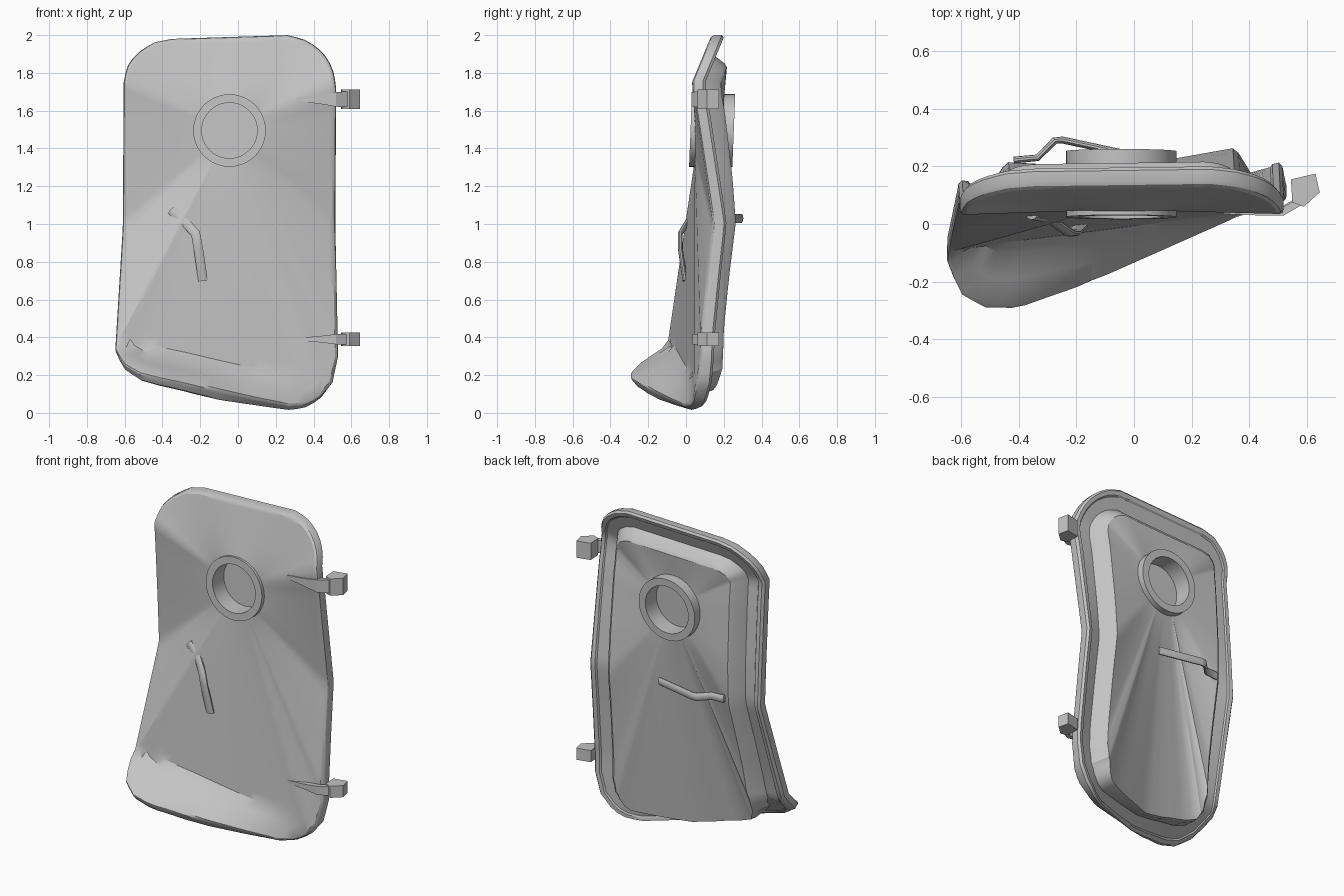
import bpy, bmesh, math
from mathutils import Vector

if "Cube" in bpy.data.objects:
    bpy.data.objects.remove(bpy.data.objects["Cube"], do_unlink=True)

steel = bpy.data.materials.new("grey_steel")
steel.use_nodes = True
GREY = (0.55, 0.55, 0.55, 1)
steel.diffuse_color = GREY
steel.node_tree.nodes["Principled BSDF"].inputs["Base Color"].default_value = GREY


def finish(name, bm, angle=28):
    """Turn a bmesh into a shaded object."""
    bmesh.ops.recalc_face_normals(bm, faces=bm.faces)
    me = bpy.data.meshes.new(name)
    bm.to_mesh(me)
    bm.free()
    ob = bpy.data.objects.new(name, me)
    bpy.context.collection.objects.link(ob)
    me.materials.append(steel)
    bpy.ops.object.select_all(action='DESELECT')
    ob.select_set(True)
    bpy.context.view_layer.objects.active = ob
    bpy.ops.object.shade_smooth_by_angle(angle=math.radians(angle))


def loft(bm, rings, closed=False):
    """Skin rings of equal point count; an open loft is capped."""
    vs = [[bm.verts.new(p) for p in r] for r in rings]
    n = len(vs[0])
    pairs = list(zip(vs, vs[1:])) + ([(vs[-1], vs[0])] if closed else [])
    for a, b in pairs:
        for i in range(n):
            j = (i + 1) % n
            bm.faces.new((a[i], a[j], b[j], b[i]))
    if not closed:
        bm.faces.new(vs[0])
        bm.faces.new(vs[-1])


def lerp(v, pts):
    """Piecewise linear curve through ascending (v, value) pairs."""
    if v <= pts[0][0]:
        return pts[0][1]
    for (a, fa), (b, fb) in zip(pts, pts[1:]):
        if v <= b:
            return fa + (fb - fa) * (v - a) / (b - a)
    return pts[-1][1]


def clamp(v):
    return max(0.0, min(1.0, v))


# Buckling of the plate: bent sides, twisted lower half, lip pushed forward
BASE = [(0.37, -0.015), (0.75, 0.01), (1, 0.03), (1.25, 0.047), (1.6, 0.045), (1.75, 0.032), (2, 0.135)]
TWIST = [(0.37, 0.13), (1.25, 0)]
RIGHT = [(0, 0.015), (0.4, 0.03), (1, 0.1), (1.67, 0)]
LEFT = [(0.38, 0), (1, 0.08), (1.25, 0.024), (1.6, 0)]
RIGHT_FOLD = [(0.45, 0.46), (1.25, 0.1)]
LEFT_FOLD = [(0.4, -0.54), (1.25, -0.1)]


def bend(x, z):
    return clamp((0.25 - 0.17 * x - z) / 0.14)


def lip_push(x, z):
    return bend(x, z) * lerp(x, [(-0.4, 0.245), (0.38, 0)])


def buckle(x, z, depth, tip=0.0):
    """Point of the bent plate; tip turns its thickness downward at the lip."""
    y = lerp(z, BASE) + lerp(z, TWIST) * x
    r, l = lerp(z, RIGHT_FOLD) - 1.7 * depth, lerp(z, LEFT_FOLD)
    y += lerp(z, RIGHT) * clamp((x - r) / (0.52 - r))
    y += lerp(z, LEFT) * clamp((l - x) / (l + 0.62))
    return Vector((x, y - lip_push(x, z) + depth * (1 - 0.4 * tip), z - 0.8 * tip * depth))


# Door outline, clockwise from the upper left, resampled evenly
OUTLINE = [(-0.605, 1.75), (-0.59, 1.83), (-0.54, 1.9), (-0.45, 1.96), (-0.35, 1.98),
           (0.27, 2), (0.37, 1.97), (0.45, 1.91), (0.5, 1.83), (0.52, 1.73),
           (0.515, 1), (0.53, 0.3), (0.5, 0.16), (0.43, 0.075), (0.35, 0.04),
           (0.27, 0.035), (0.1, 0.07), (-0.3, 0.165), (-0.42, 0.19), (-0.52, 0.215),
           (-0.6, 0.26), (-0.65, 0.33), (-0.61, 0.98)]
COUNT = 120


def resample(pts):
    pts = [Vector(p) for p in pts]
    pts.append(pts[0])
    marks, total = [], 0
    for a, b in zip(pts, pts[1:]):
        marks.append((total, a))
        total += (b - a).length
    marks.append((total, pts[-1]))
    return [lerp(total * i / COUNT, marks) for i in range(COUNT)]


edge = resample(OUTLINE)
tips = [bend(p.x, p.y) * lerp(p.x, [(-0.1, 1), (0.5, 0.1)]) for p in edge]


def inset(d):
    """Outline moved inward, foreshortened where the lip is bent."""
    out = []
    for i, p in enumerate(edge):
        t = (edge[(i + 2) % COUNT] - edge[i - 2]).normalized()
        out.append(p + Vector((t.y, -t.x * (1 - 0.4 * tips[i]))) * d)
    return out


# Door: front sheet, rolled rim, recess, raised back panel, round opening
WINDOW = Vector((-0.045, 1.495))
STEPS = 24


def sheet(d, depth, lip):
    """Rings stretched from the window opening to an inset outline; lip is 1
    where the sheet stays straight and folds forward only near its end."""
    rings = [[] for s in range(STEPS)]
    for p, tip in zip(inset(d), tips):
        c = WINDOW + (p - WINDOW).normalized() * 0.17
        start, end = buckle(c.x, c.y, depth), buckle(p.x, p.y, depth, tip)
        end.y += lip * lip_push(p.x, p.y)
        for s, ring in enumerate(rings):
            q = start.lerp(end, s / STEPS)
            q.y -= lip * lip_push(q.x, q.z)
            ring.append(q)
    return rings


RIM = [(0.016, 0), (0.004, 0.006), (0, 0.018), (0, 0.055), (0.012, 0.07), (0.035, 0.07),
       (0.042, 0.062), (0.11, 0.062), (0.152, 0.133), (0.172, 0.152)]
rim = [[buckle(p.x, p.y, depth, tip) for p, tip in zip(inset(d), tips)] for d, depth in RIM]
bm = bmesh.new()
loft(bm, sheet(*RIM[0], 1) + rim + sheet(*RIM[-1], 0)[::-1], closed=True)
finish("door_panel", bm)


# Window ring, leaning slightly, and its recessed pane
def circle(r, y, n=40):
    ring = []
    for i in range(n):
        a = 2 * math.pi * i / n
        dz = r * math.sin(a)
        ring.append((WINDOW.x + r * math.cos(a), y + 0.04 * dz, WINDOW.y + dz))
    return ring


bm = bmesh.new()
loft(bm, [circle(0.192, 0.024), circle(0.192, 0.253), circle(0.147, 0.253), circle(0.147, 0.024)], closed=True)
finish("window_ring", bm)
bm = bmesh.new()
loft(bm, [circle(0.15, 0.135), circle(0.15, 0.145)])
finish("window_pane", bm)


# Handles: flattened bars swept along bent paths
def bar(name, path, wide, thick):
    path = [Vector(p) for p in path]
    rings = []
    for i, p in enumerate(path):
        t = (path[min(i + 1, len(path) - 1)] - path[max(i - 1, 0)]).normalized()
        w = t.cross(Vector((0, 1, 0))).normalized()
        h = w.cross(t)
        rings.append([p + w * wide * math.cos(a) + h * thick * math.sin(a)
                      for a in [math.pi * (k + 0.5) / 5 for k in range(10)]])
    bm = bmesh.new()
    loft(bm, rings)
    finish(name, bm, 50)


bar("front_handle", [(-0.355, 0.028, 1.075), (-0.29, 0.015, 1.02), (-0.225, -0.03, 0.95),
                     (-0.21, -0.03, 0.87), (-0.185, -0.005, 0.7)], 0.026, 0.013)
bar("back_handle", [(0.015, 0.235, 1.03), (-0.25, 0.292, 1.03), (-0.275, 0.29, 1.03),
                    (-0.335, 0.23, 1.03), (-0.418, 0.222, 1.03)], 0.025, 0.012)


# Hinges: tapered strap on the front sheet and a knuckle block beside it
def hinge(name, z, half, strap_y):
    bm = bmesh.new()
    strap = [(0.31, 0.035, 0.2), (0.43, 0.03, 0.45), (0.52, 0.03, 0.75), (0.59, 0.07, 0.8)]
    loft(bm, [[(x, strap_y + y + dy, z + s * half * h) for dy, s in ((0, 1), (0, -1), (0.03, -1), (0.03, 1))]
              for x, y, h in strap])
    block = [(0.545, 0.155), (0.63, 0.175), (0.645, 0.11), (0.59, 0.06), (0.55, 0.075)]
    loft(bm, [[(x, y, z + s * half) for x, y in block] for s in (-1, 1)])
    finish(name, bm, 20)


hinge("upper_hinge", 1.66, 0.052, 0)
hinge("lower_hinge", 0.39, 0.036, 0.005)
